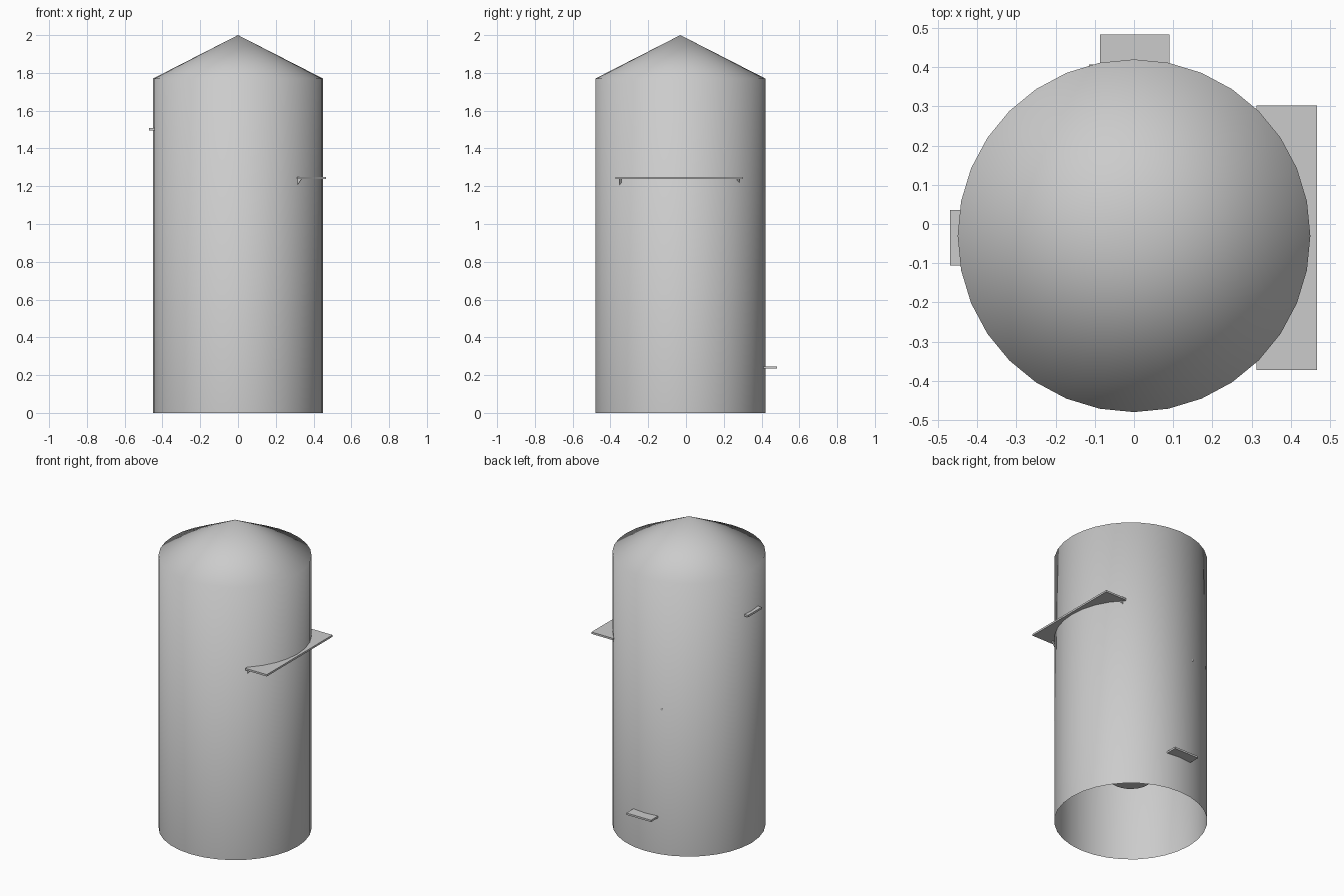
import bpy, bmesh, math

if "Cube" in bpy.data.objects:
    bpy.data.objects.remove(bpy.data.objects["Cube"])

CY, R, SIDES = -0.03, 0.45, 32


def finish(name, bm):
    mesh = bpy.data.meshes.new(name)
    bm.to_mesh(mesh)
    bm.free()
    obj = bpy.data.objects.new(name, mesh)
    bpy.context.collection.objects.link(obj)
    return obj


def slab(name, x, y, z):
    bm = bmesh.new()
    bmesh.ops.create_cube(bm, size=1)
    for v in bm.verts:
        for i, (lo, hi) in enumerate((x, y, z)):
            v.co[i] = lo if v.co[i] < 0 else hi
    return finish(name, bm)


def bracket(name, y):
    # thin triangular shelf support
    bm = bmesh.new()
    pts = [(0.315, 1.24), (0.315, 1.207), (0.338, 1.24)]
    f = bm.faces.new([bm.verts.new((x, y - 0.006, z)) for x, z in pts])
    ext = bmesh.ops.extrude_face_region(bm, geom=[f])["geom"]
    for v in ext:
        if isinstance(v, bmesh.types.BMVert):
            v.co.y += 0.012
    bmesh.ops.recalc_face_normals(bm, faces=bm.faces)
    return finish(name, bm)


# open-bottomed round shell with conical roof
bm = bmesh.new()
rings = []
for z in (0.0, 1.77):
    rings.append([bm.verts.new((R * math.cos(i * math.tau / SIDES),
                                CY + R * math.sin(i * math.tau / SIDES), z))
                  for i in range(SIDES)])
apex = bm.verts.new((0, CY, 2.0))
low, top = rings
for i in range(SIDES):
    j = (i + 1) % SIDES
    bm.faces.new((low[i], low[j], top[j], top[i]))
    bm.faces.new((top[i], top[j], apex))
for f in bm.faces:
    f.smooth = True
finish("shell", bm)

# ledges poking through the wall
slab("right_shelf", (0.313, 0.467), (-0.372, 0.302), (1.238, 1.25))
slab("left_ledge", (-0.47, -0.40), (-0.106, 0.036), (1.494, 1.507))
slab("back_ledge", (-0.087, 0.09), (0.37, 0.483), (0.234, 0.246))
slab("inner_back_ledge", (-0.115, 0.07), (0.33, 0.407), (0.935, 0.947))
for side, y in (("front", -0.347), ("back", 0.277)):
    bracket("shelf_bracket_" + side, y)

# small round plate inside, glimpsed from below
bm = bmesh.new()
bmesh.ops.create_cone(bm, cap_ends=True, segments=24, radius1=0.13,
                      radius2=0.13, depth=0.012)
bmesh.ops.translate(bm, verts=bm.verts, vec=(0, CY, 0.30))
finish("inner_plate", bm)
